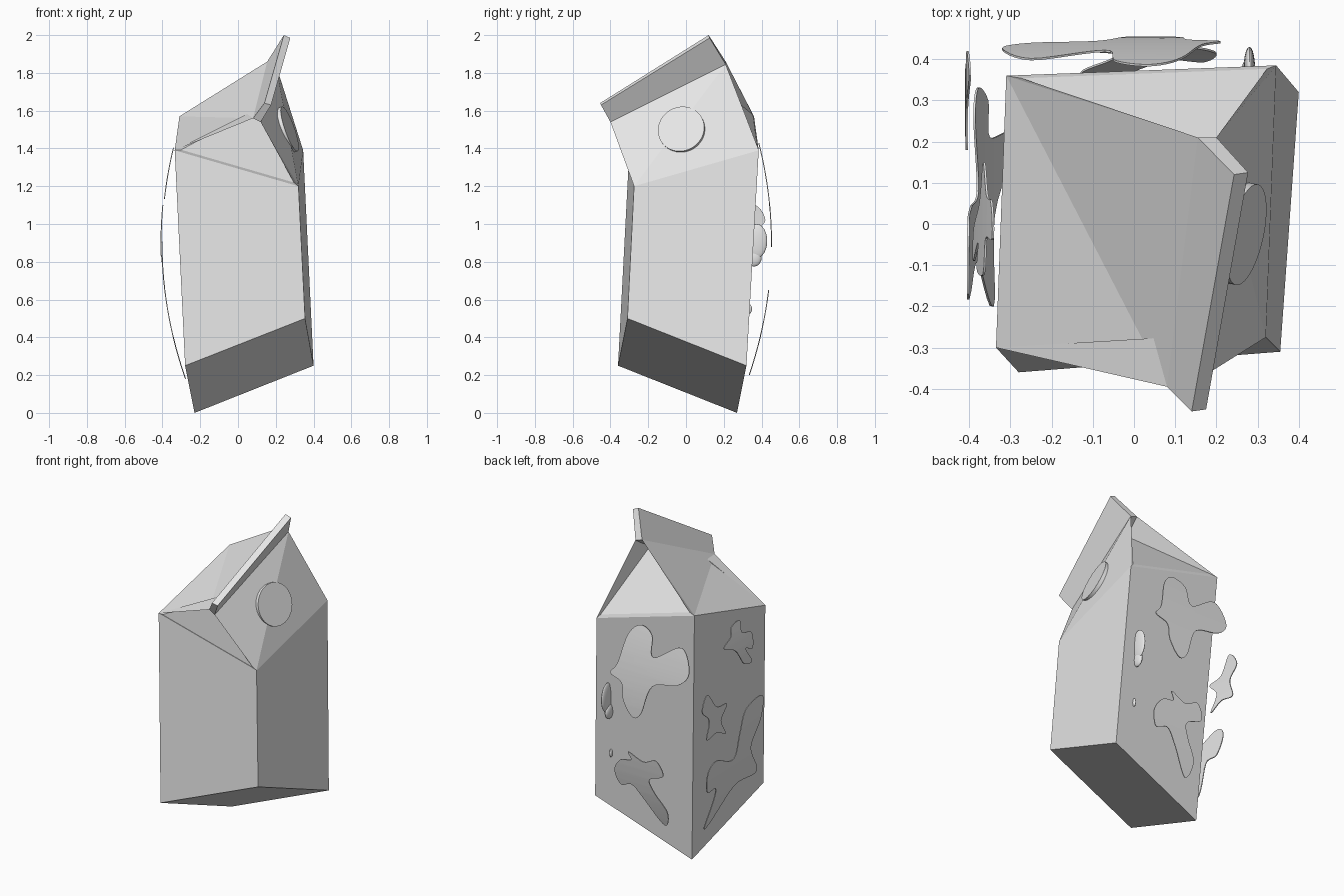
import bpy, bmesh, math
from mathutils import Vector

if "Cube" in bpy.data.objects:
    bpy.data.objects.remove(bpy.data.objects["Cube"])

grey = bpy.data.materials.new("plain grey")
grey.use_nodes = True
grey.diffuse_color = (0.8, 0.8, 0.8, 1)
grey.node_tree.nodes["Principled BSDF"].inputs["Base Color"].default_value = (0.8, 0.8, 0.8, 1)


def make_object(name, bm, smooth=False):
    """Turn a bmesh into a grey object."""
    mesh = bpy.data.meshes.new(name)
    bmesh.ops.recalc_face_normals(bm, faces=bm.faces[:])
    bm.to_mesh(mesh)
    bm.free()
    mesh.materials.append(grey)
    obj = bpy.data.objects.new(name, mesh)
    bpy.context.collection.objects.link(obj)
    if smooth:
        bpy.ops.object.select_all(action="DESELECT")
        obj.select_set(True)
        bpy.context.view_layer.objects.active = obj
        bpy.ops.object.shade_smooth_by_angle(angle=math.radians(35))
    return obj


# Key corners, named by side: back/front, left (-x) and right (+x) of the frame
corner = {name: Vector(p) for name, p in {
    "base_bl": (-.23, .27, 0), "base_br": (.4, .32, .25),
    "base_fl": (-.28, -.36, .25), "base_fr": (.355, -.31, .5),
    "eave_bl": (-.31, .36, 1.57), "eave_br": (.345, .385, 1.39),
    "eave_fl": (-.335, -.3, 1.39), "eave_fr": (.32, -.275, 1.2),
    "ridge_bl": (.155, .21, 1.86), "ridge_br": (.2, .21, 1.845),
    "ridge_fl": (.08, -.395, 1.56), "ridge_fr": (.12, -.4, 1.54),
    "fin_bl": (.243, .12, 2), "fin_br": (.277, .125, 1.985),
    "fin_fl": (.14, -.455, 1.64), "fin_fr": (.175, -.45, 1.63),
}.items()}

# Carton: leaning walls, creased roof slopes, pinched top fin
bm = bmesh.new()
vert = {name: bm.verts.new(p) for name, p in corner.items()}


def face(*names):
    bm.faces.new([vert[n] for n in names])


around = ["fl", "fr", "br", "bl"]
face(*["base_" + s for s in around])
face(*["fin_" + s for s in around])
for s, t in zip(around, around[1:] + around[:1]):
    face("base_" + s, "base_" + t, "eave_" + t, "eave_" + s)
    face("ridge_" + s, "ridge_" + t, "fin_" + t, "fin_" + s)
face("eave_bl", "eave_fl", "ridge_fl")
face("eave_bl", "ridge_fl", "ridge_bl")
face("eave_fr", "eave_br", "ridge_br")
face("eave_fr", "ridge_br", "ridge_fr")

# Gable ends: thin rim and a triangle folded inward under the ridge
along = (corner["ridge_bl"] - corner["ridge_fl"]).normalized()
for end, push in (("f", along * .13), ("b", along * -.13)):
    names = ["eave_" + end + "l", "eave_" + end + "r", "ridge_" + end + "r", "ridge_" + end + "l"]
    centre = sum((corner[n] for n in names), Vector()) / 4
    inner = []
    for n in names:
        p = corner[n].lerp(centre, .09)
        if n.startswith("ridge"):
            p += push
        inner.append(bm.verts.new(p))
    for i in range(4):
        j = (i + 1) % 4
        bm.faces.new([vert[names[i]], vert[names[j]], inner[j], inner[i]])
    bm.faces.new(inner)
make_object("carton", bm)

# Round cap on the right roof slope
slope = [corner[n] for n in ("eave_fr", "eave_br", "ridge_br", "ridge_fr")]
normal = (slope[2] - slope[0]).cross(slope[3] - slope[1]).normalized()
if normal.x < 0:
    normal.negate()
bm = bmesh.new()
bmesh.ops.create_cone(bm, cap_ends=True, segments=48, radius1=.125, radius2=.125, depth=.06)
turn = Vector((0, 0, 1)).rotation_difference(normal).to_matrix()
for v in bm.verts:
    v.co = turn @ v.co + sum(slope, Vector()) / 4
make_object("cap", bm, True)


def smooth_loop(points, steps=6):
    """Closed Catmull-Rom curve through the points."""
    pts = [Vector(p) for p in points]
    n = len(pts)
    out = []
    for i in range(n):
        a, b, c, d = (pts[(i + k) % n] for k in (-1, 0, 1, 2))
        for s in range(steps):
            t = s / steps
            out.append(b + (c - a) * (t / 2) + (2 * a - 5 * b + 4 * c - d) * (t * t / 2)
                       + (3 * b - a - 3 * c + d) * (t ** 3 / 2))
    return out


def splotch(name, side, outline):
    """Thin wavy patch, bowed outward in height; side is 'back' or 'left'."""
    bm = bmesh.new()
    bm.faces.new([bm.verts.new((p.x, 0, p.y)) for p in smooth_loop(outline)])
    for i in range(1, 30):
        bmesh.ops.bisect_plane(bm, geom=bm.verts[:] + bm.edges[:] + bm.faces[:],
                               plane_co=(0, 0, i * .05), plane_no=(0, 0, 1))
    for v in bm.verts:
        bow = .24 * (v.co.z - .9) ** 2
        if side == "back":
            v.co.y = .455 - bow
        else:
            v.co = Vector((bow - .405, v.co.x, v.co.z))
    bmesh.ops.recalc_face_normals(bm, faces=bm.faces[:])
    bmesh.ops.solidify(bm, geom=bm.faces[:], thickness=.005)
    make_object(name, bm, True)


# Splotches on the back and on the -x wall
splotch("back_upper_splotch", "back", [
    (.115, 1.36), (.04, 1.43), (-.045, 1.39), (-.07, 1.27), (-.25, 1.37), (-.32, 1.24), (-.25, 1.15),
    (-.08, 1.1), (-.01, .92), (.05, .88), (.115, .97), (.13, 1.07), (.21, 1.11), (.165, 1.18)])
splotch("back_lower_splotch", "back", [
    (.2, .5), (.15, .58), (.075, .6), (.09, .65), (-.01, .61), (-.1, .64), (-.14, .55),
    (-.04, .5), (-.06, .42), (-.13, .3), (-.09, .2), (.02, .35), (.09, .43), (.17, .41)])
splotch("side_upper_splotch", "left", [
    (.05, 1.39), (-.035, 1.4), (-.035, 1.33), (-.12, 1.3), (-.11, 1.21), (-.045, 1.23),
    (-.09, 1.14), (-.015, 1.15), (.05, 1.25), (.15, 1.3), (.07, 1.34)])
splotch("side_middle_splotch", "left", [
    (.36, 1.1), (.28, 1), (.18, .98), (.24, .9), (.19, .8), (.28, .84), (.38, .83),
    (.355, .94), (.42, 1.02)])
splotch("side_lower_splotch", "left", [
    (-.17, .9), (-.01, .87), (.04, .74), (.08, .59), (.26, .65), (.33, .59), (.3, .46),
    (.21, .44), (.22, .18), (.02, .39), (-.2, .4), (-.09, .6), (-.165, .76)])

# Small bumps showing through the back wall
for name, place, size in (("upper_bump", (.28, .375, .91), (.014, .055, .09)),
                          ("middle_bump", (.275, .36, .82), (.016, .04, .045)),
                          ("lower_bump", (.28, .335, .55), (.008, .014, .025))):
    bm = bmesh.new()
    bmesh.ops.create_uvsphere(bm, u_segments=20, v_segments=12, radius=1)
    bmesh.ops.scale(bm, vec=size, verts=bm.verts[:])
    bmesh.ops.translate(bm, vec=place, verts=bm.verts[:])
    make_object(name, bm, True)
